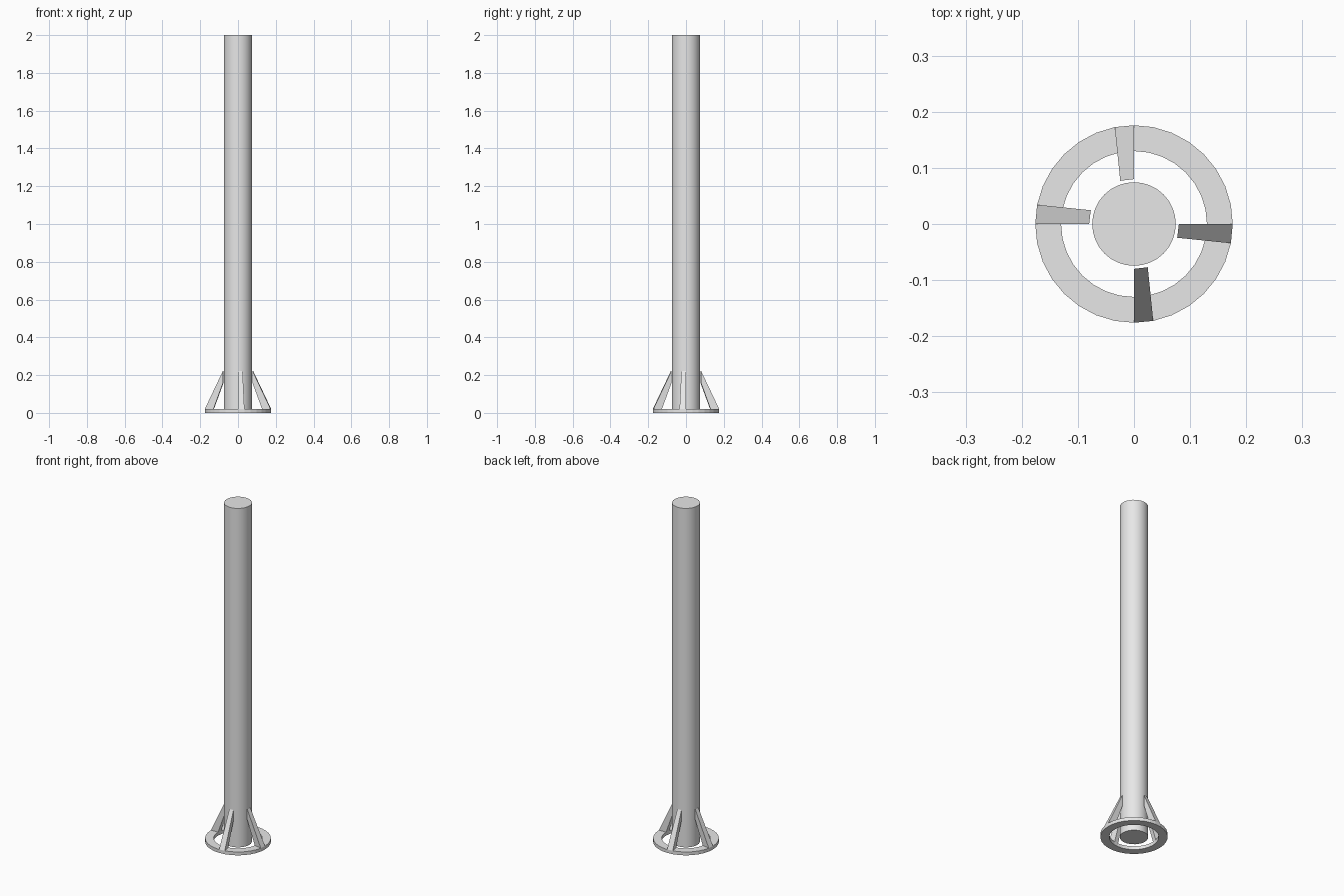
import bpy
import bmesh
import math
from mathutils import Vector

SIDES = 32
STEP = 2 * math.pi / SIDES
RING_OUT, RING_IN, RING_TOP = 0.176, 0.13, 0.02

cube = bpy.data.objects.get("Cube")
if cube:
    bpy.data.objects.remove(cube, do_unlink=True)

# One plain grey for everything
grey = bpy.data.materials.new("plain_grey")
grey.use_nodes = True
colour = (0.8, 0.8, 0.8, 1)
grey.diffuse_color = colour
grey.node_tree.nodes["Principled BSDF"].inputs["Base Color"].default_value = colour


def finish(bm, name):
    bmesh.ops.recalc_face_normals(bm, faces=bm.faces)
    mesh = bpy.data.meshes.new(name)
    bm.to_mesh(mesh)
    bm.free()
    mesh.materials.append(grey)
    obj = bpy.data.objects.new(name, mesh)
    bpy.context.collection.objects.link(obj)
    return obj


def polar(r, angle, z):
    return Vector((r * math.cos(angle), r * math.sin(angle), z))


# Tall round pole
bpy.ops.mesh.primitive_cylinder_add(vertices=SIDES, radius=0.0745, depth=2, location=(0, 0, 1))
pole = bpy.context.object
pole.name = "pole"
pole.data.materials.append(grey)
bpy.ops.object.shade_smooth_by_angle(angle=math.radians(30))

# Flat base ring, a rectangular section carried round the pole
bm = bmesh.new()
section = [(RING_IN, 0), (RING_OUT, 0), (RING_OUT, RING_TOP), (RING_IN, RING_TOP)]
loops = [[bm.verts.new(polar(r, i * STEP, z)) for r, z in section] for i in range(SIDES)]
for i, a in enumerate(loops):
    b = loops[(i + 1) % SIDES]
    for j in range(4):
        k = (j + 1) % 4
        bm.faces.new((a[j], a[k], b[k], b[j]))
finish(bm, "base_ring")


# Sloping brace: one ring segment drawn up and in towards the pole
def brace(name, start, straight_side):
    bm = bmesh.new()
    sides = []
    for angle in (start, start + STEP):
        foot_out = polar(RING_OUT, angle, RING_TOP)
        foot_in = polar(RING_IN, angle, RING_TOP)
        sides.append([foot_in, foot_out])
    # The straight side stays radial; the other keeps most of its width
    radial = start if straight_side == 0 else start + STEP
    turn = 1 if straight_side == 0 else -1
    along = polar(1, radial, 0)
    across = polar(1, radial + turn * math.pi / 2, 0)
    for index, side in enumerate(sides):
        offset = along * 0.080 if index == straight_side else along * 0.077 + across * 0.0245
        side += [offset + Vector((0, 0, 0.222)), offset + Vector((0, 0, 0.158))]
    a, b = [[bm.verts.new(p) for p in side] for side in sides]
    bm.faces.new(a)
    bm.faces.new(b)
    for j in range(4):
        k = (j + 1) % 4
        bm.faces.new((a[j], a[k], b[k], b[j]))
    finish(bm, name)


brace("left_brace", -STEP, 1)
brace("back_brace", math.pi / 2, 0)
brace("right_brace", math.pi - STEP, 1)
brace("front_brace", -math.pi / 2, 0)
